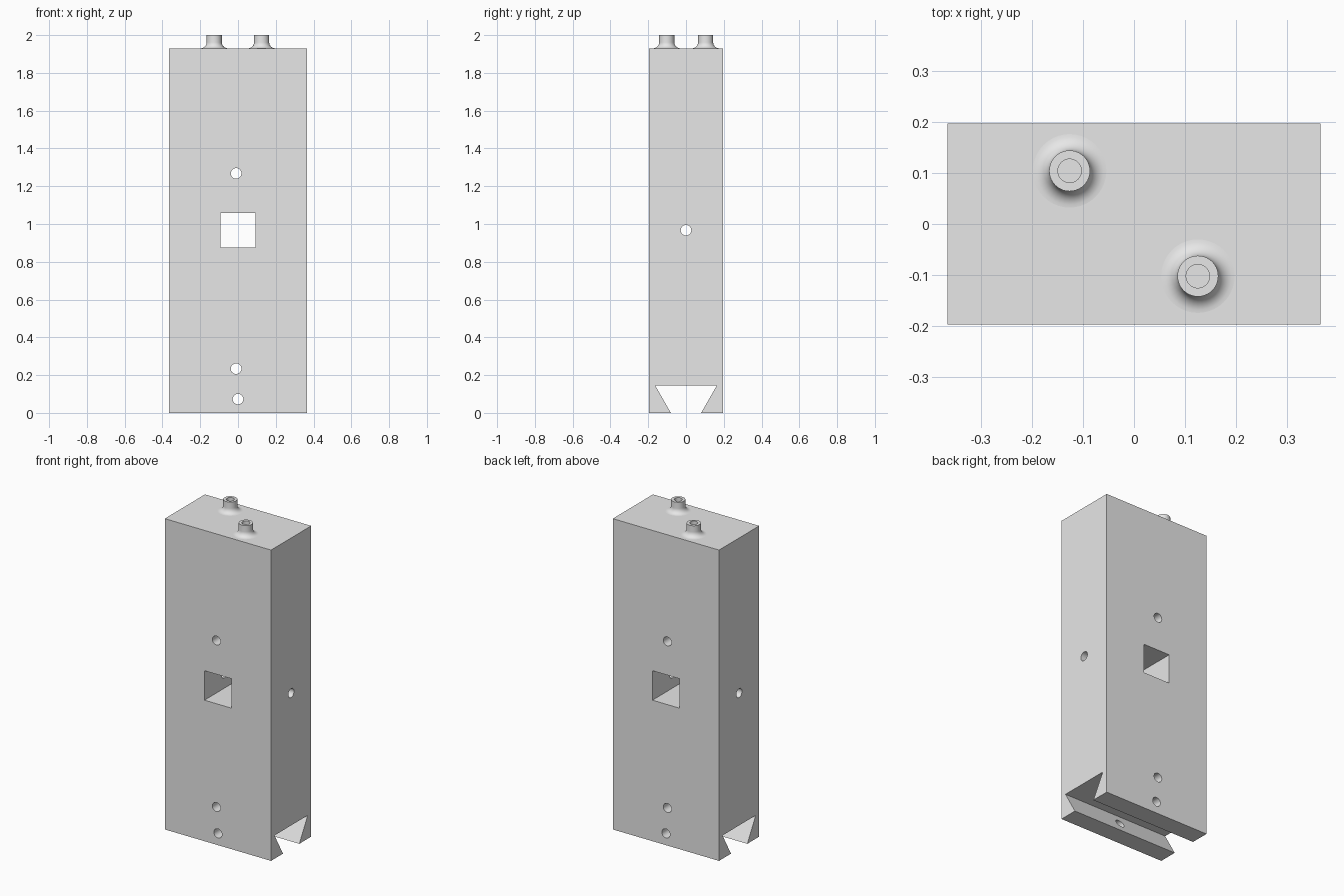
import bpy, bmesh, math
from mathutils import Matrix, Vector

cube = bpy.data.objects.get("Cube")
if cube:
    bpy.data.objects.remove(cube, do_unlink=True)

grey = bpy.data.materials.new("plain grey")
grey.use_nodes = True
COLOUR = (0.8, 0.8, 0.8, 1)
grey.diffuse_color = COLOUR
grey.node_tree.nodes["Principled BSDF"].inputs["Base Color"].default_value = COLOUR

HALF_W, HALF_D, TOP = 0.365, 0.197, 1.93
HOLE_R = 0.028


def make_object(name, bm):
    bmesh.ops.recalc_face_normals(bm, faces=bm.faces)
    mesh = bpy.data.meshes.new(name)
    bm.to_mesh(mesh)
    bm.free()
    mesh.materials.append(grey)
    obj = bpy.data.objects.new(name, mesh)
    bpy.context.collection.objects.link(obj)
    return obj


def activate(obj):
    bpy.ops.object.select_all(action='DESELECT')
    obj.select_set(True)
    bpy.context.view_layer.objects.active = obj


def cut(target, bm):
    """Subtract a shape from the target and discard the cutter."""
    cutter = make_object("cutter", bm)
    cutter.hide_render = True
    activate(target)
    mod = target.modifiers.new("cut", 'BOOLEAN')
    mod.operation, mod.solver, mod.object = 'DIFFERENCE', 'EXACT', cutter
    bpy.ops.object.modifier_apply(modifier=mod.name)
    bpy.data.objects.remove(cutter, do_unlink=True)


def drill(target, centre, axis):
    bm = bmesh.new()
    turn = Matrix.Rotation(math.pi / 2, 4, axis)
    bmesh.ops.create_cone(bm, cap_ends=True, segments=32, radius1=HOLE_R,
                          radius2=HOLE_R, depth=1.2,
                          matrix=Matrix.Translation(centre) @ turn)
    cut(target, bm)


# Block: end profile with a dovetail slot, extruded across the width
half = [(0.08, 0), (HALF_D, 0), (HALF_D, TOP)]
slot = [(-0.163, 0.145), (0.163, 0.145)]
outline = slot + half + [(-y, z) for y, z in reversed(half)]
bm = bmesh.new()
end = bm.faces.new([bm.verts.new((-HALF_W, y, z)) for y, z in outline])
swept = bmesh.ops.extrude_face_region(bm, geom=[end], use_keep_orig=True)
bmesh.ops.translate(bm, vec=(2 * HALF_W, 0, 0),
                    verts=[v for v in swept["geom"] if isinstance(v, bmesh.types.BMVert)])
block = make_object("block", bm)

# Square window through the block
bm = bmesh.new()
bmesh.ops.create_cube(bm, size=1, matrix=Matrix.Translation((0, 0, 0.967))
                      @ Matrix.Diagonal((0.185, 1, 0.183, 1)))
cut(block, bm)

# Round holes, front to back and side to side
for x, z in [(-0.01, 1.268), (-0.01, 0.234), (0, 0.073)]:
    drill(block, (x, 0, z), 'X')
drill(block, (0, 0, 0.967), 'Y')
activate(block)
bpy.ops.object.shade_smooth_by_angle(angle=math.radians(30))

# Hollow pegs with a flared foot, turned about their axis
FILLET, PEG_R, BORE_R = 0.032, 0.04, 0.023
foot = [(PEG_R + FILLET * (1 - math.sin(a)), TOP + FILLET * (1 - math.cos(a)))
        for a in (math.pi / 2 * i / 8 for i in range(9))]
profile = ([(0, TOP + 0.045), (BORE_R, TOP + 0.045), (BORE_R, 2), (PEG_R, 2)]
           + foot[::-1] + [(0, TOP)])
for name, x, y in [("back_peg", -0.126, 0.104), ("front_peg", 0.125, -0.102)]:
    bm = bmesh.new()
    verts = [bm.verts.new((r, 0, z)) for r, z in profile]
    edges = [bm.edges.new(pair) for pair in zip(verts, verts[1:])]
    bmesh.ops.spin(bm, geom=verts + edges, cent=(0, 0, 0), axis=(0, 0, 1),
                   angle=math.tau, steps=40, use_merge=False)
    bmesh.ops.remove_doubles(bm, verts=bm.verts, dist=0.0001)
    bmesh.ops.translate(bm, vec=Vector((x, y, 0)), verts=bm.verts)
    peg = make_object(name, bm)
    activate(peg)
    bpy.ops.object.shade_smooth_by_angle(angle=math.radians(30))
